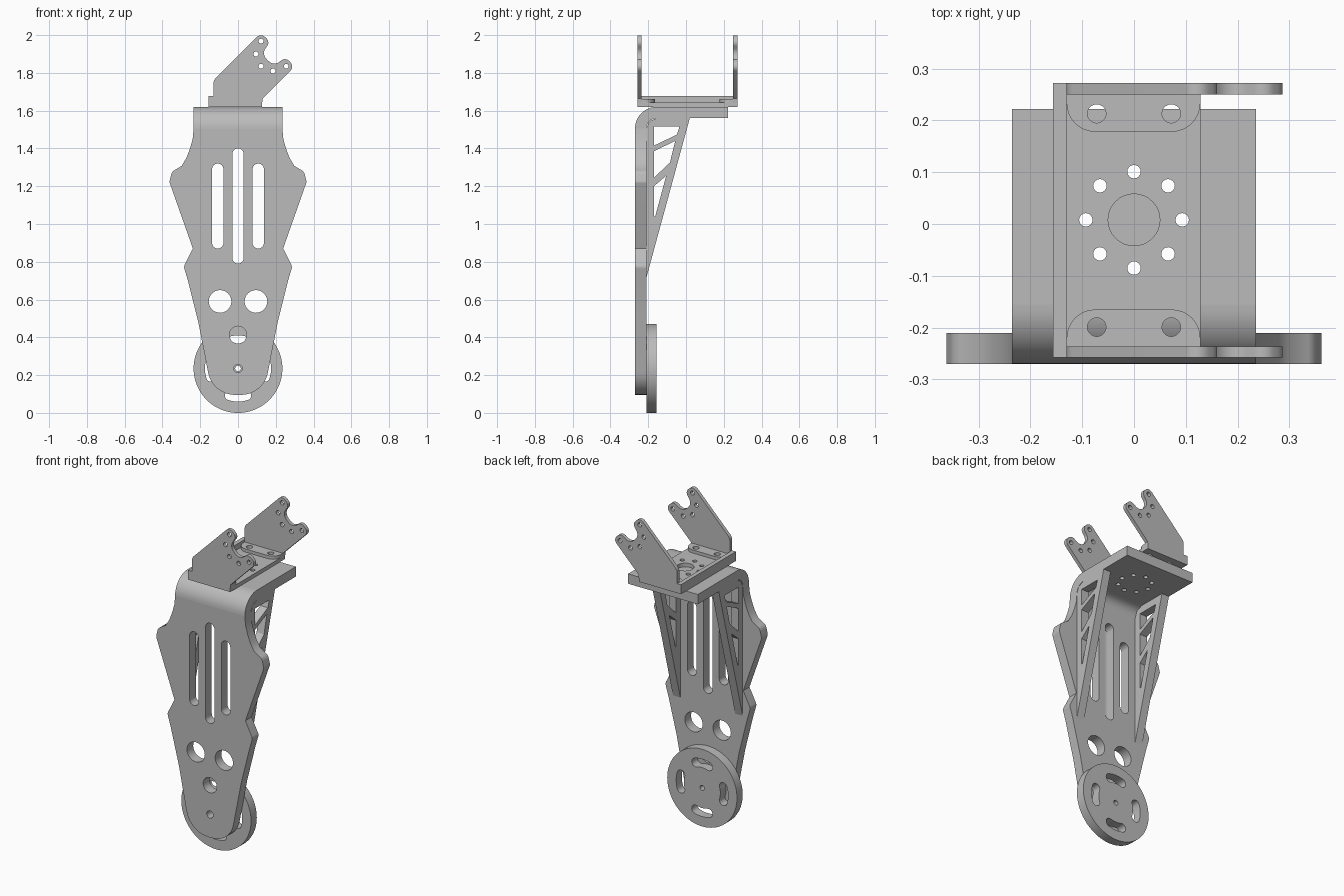
import bpy, bmesh, math
from mathutils import Vector, Matrix

cube = bpy.data.objects.get("Cube")
if cube:
    bpy.data.objects.remove(cube, do_unlink=True)

GREY = (0.5, 0.5, 0.5, 1)
metal = bpy.data.materials.new("plain grey")
metal.use_nodes = True
metal.diffuse_color = GREY
metal.node_tree.nodes["Principled BSDF"].inputs["Base Color"].default_value = GREY


# Outline helpers
def circle(a, b, r, n=32):
    return [(a + r * math.cos(i * math.tau / n), b + r * math.sin(i * math.tau / n)) for i in range(n)]


def fillet(points, steps=8):
    """Round every corner that carries a radius as third value."""
    out = []
    for i, p in enumerate(points):
        c = Vector(p[:2])
        if len(p) == 2:
            out.append(tuple(c))
            continue
        u = (Vector(points[i - 1][:2]) - c).normalized()
        v = (Vector(points[(i + 1) % len(points)][:2]) - c).normalized()
        half = u.angle(v) / 2
        mid = c + (u + v).normalized() * (p[2] / math.sin(half))
        start, end = c + u * (p[2] / math.tan(half)) - mid, c + v * (p[2] / math.tan(half)) - mid
        a0 = math.atan2(start.y, start.x)
        turn = (math.atan2(end.y, end.x) - a0 + math.pi) % math.tau - math.pi
        for k in range(steps + 1):
            a = a0 + turn * k / steps
            out.append((mid.x + p[2] * math.cos(a), mid.y + p[2] * math.sin(a)))
    return out


def box(a0, a1, b0, b1, r=None):
    pts = [(a0, b0), (a1, b0), (a1, b1), (a0, b1)]
    return fillet([p + (r,) for p in pts]) if r else pts


def mirrored(half):
    return half + [(-p[0],) + tuple(p[1:]) for p in reversed(half)]


def arc_slot(turn, radius, hw, spread, a, b, n=10):
    """Curved slot with round ends, following a circle."""
    def at(r, t):
        return a + r * math.cos(t), b + r * math.sin(t)
    lo, hi = turn - spread, turn + spread
    pts = [at(radius + hw, lo + (hi - lo) * i / n) for i in range(n + 1)]
    cx, cy = at(radius, hi)
    pts += [(cx + hw * math.cos(hi + math.pi * i / n), cy + hw * math.sin(hi + math.pi * i / n)) for i in range(1, n)]
    pts += [at(radius - hw, hi - (hi - lo) * i / n) for i in range(n + 1)]
    cx, cy = at(radius, lo)
    pts += [(cx + hw * math.cos(lo + math.pi + math.pi * i / n), cy + hw * math.sin(lo + math.pi + math.pi * i / n))
            for i in range(1, n)]
    return pts


PLANES = {"xy": Matrix(((1, 0, 0), (0, 1, 0), (0, 0, 1))),
          "xz": Matrix(((1, 0, 0), (0, 0, -1), (0, 1, 0))),
          "yz": Matrix(((0, 0, 1), (1, 0, 0), (0, 1, 0)))}


def plate(name, plane, lo, hi, outline, holes=()):
    """Extrude an outline with holes between two levels across its plane."""
    curve = bpy.data.curves.new(name, "CURVE")
    curve.dimensions = "2D"
    curve.fill_mode = "BOTH"
    curve.extrude = (hi - lo) / 2
    for loop in [outline, *holes]:
        s = curve.splines.new("POLY")
        s.points.add(len(loop) - 1)
        for pt, co in zip(s.points, loop):
            pt.co = (co[0], co[1], 0, 1)
        s.use_cyclic_u = True
    temp = bpy.data.objects.new(name + "_outline", curve)
    bpy.context.collection.objects.link(temp)
    mesh = bpy.data.meshes.new_from_object(temp.evaluated_get(bpy.context.evaluated_depsgraph_get()))
    bpy.data.objects.remove(temp, do_unlink=True)
    rot = PLANES[plane]
    axis = {"xy": 2, "xz": 1, "yz": 0}[plane]
    shift = Vector((0, 0, 0))
    shift[axis] = (lo + hi) / 2
    mesh.transform(Matrix.Translation(shift) @ rot.to_4x4())
    bm = bmesh.new()
    bm.from_mesh(mesh)
    bmesh.ops.remove_doubles(bm, verts=bm.verts, dist=0.00005)
    bmesh.ops.recalc_face_normals(bm, faces=bm.faces)
    bm.to_mesh(mesh)
    bm.free()
    mesh.name = name
    mesh.materials.clear()
    mesh.materials.append(metal)
    ob = bpy.data.objects.new(name, mesh)
    bpy.context.collection.objects.link(ob)
    bpy.ops.object.select_all(action="DESELECT")
    ob.select_set(True)
    bpy.context.view_layer.objects.active = ob
    bpy.ops.object.shade_smooth_by_angle(angle=math.radians(30))
    return ob


# Upright leg plate with slots and holes
side = [(0.235, 1.505), (0.24, 1.45), (0.254, 1.4), (0.273, 1.35), (0.298, 1.308), (0.35, 1.277, 0.04),
        (0.363, 1.222, 0.025), (0.239, 0.87), (0.287, 0.775, 0.03), (0.265, 0.7), (0.21, 0.48),
        (0.135, 0.095, 0.145)]
slots = [box(x - 0.03, x + 0.03, z0, z1, 0.0299)
         for x, z0, z1 in [(-0.107, 0.87, 1.32), (0, 0.79, 1.4), (0.107, 0.87, 1.32)]]
plate("leg_plate", "xz", -0.27, -0.21, fillet(mirrored(side)),
      slots + [circle(-0.095, 0.59, 0.06), circle(0.095, 0.59, 0.06),
               circle(0, 0.413, 0.046), circle(0, 0.235, 0.022)])

# Bend joining the leg to the mounting shelf
quarter = [math.pi - math.pi / 2 * i / 12 for i in range(13)]
bend = [(-0.155 + 0.115 * math.cos(t), 1.505 + 0.115 * math.sin(t)) for t in quarter]
bend += [(-0.155 + 0.055 * math.cos(t), 1.505 + 0.055 * math.sin(t)) for t in reversed(quarter)]
plate("leg_bend", "yz", -0.235, 0.235, bend)

# Mounting shelf with its ring of bolt holes
ring = [circle(0.093 * math.cos(i * math.tau / 8), 0.008 + 0.093 * math.sin(i * math.tau / 8), 0.013, 16)
        for i in range(8)]
plate("mounting_shelf", "xy", 1.56, 1.62, box(-0.235, 0.235, -0.155, 0.222), ring)

# Side gussets with truss openings
gusset = [(-0.21, 0.715), (0.02, 1.56), (-0.155, 1.56), (-0.194, 1.544), (-0.21, 1.505)]
openings = [[(-0.17, 1.515), (-0.035, 1.515), (-0.048, 1.473), (-0.17, 1.415)],
            [(-0.17, 1.385), (-0.057, 1.44), (-0.085, 1.325), (-0.17, 1.245)],
            [(-0.17, 1.2), (-0.105, 1.255), (-0.163, 1.04), (-0.17, 1.04)]]
for name, x in [("right_gusset", -0.235), ("left_gusset", 0.185)]:
    plate(name, "yz", x, x + 0.05, gusset, openings)

# Wheel disc with four curved slots
plate("wheel_disc", "xz", -0.21, -0.155, circle(0, 0.235, 0.235, 96),
      [circle(0, 0.235, 0.015, 20)]
      + [arc_slot(i * math.pi / 2, 0.149, 0.026, 0.3, 0, 0.235) for i in range(4)])

# Bracket base and its raised back rib
screws = [circle(x, y, 0.018, 20) for x in (-0.072, 0.072) for y in (-0.199, 0.213)]
plate("bracket_base", "xy", 1.62, 1.643, box(-0.13, 0.128, -0.258, 0.272),
      ring + screws + [circle(0, 0.008, 0.05)])
plate("bracket_rib", "xy", 1.62, 1.677, box(-0.156, -0.13, -0.258, 0.272))

# Forked ears, laid out along a diagonal and bolted down by round-cornered tabs
fork = [(-0.126, 0.032, 0.031), (-0.058, 0.032, 0.03), (-0.045, -0.045, 0.043),
        (0.045, -0.045, 0.043), (0.058, 0.032, 0.03), (0.126, 0.032, 0.031)]
h = math.sqrt(0.5)
tips = [(0.188 + (s + d) * h, 1.9 + (d - s) * h, r) for s, d, r in fork]
ear = fillet([(-0.13, 1.643), (-0.13, 1.76, 0.04)] + tips + [(0.13, 1.664), (0.128, 1.643)])
pins = [circle(x, z, 0.013, 16) for x, z in
        [(0.122, 1.968), (0.095, 1.9), (0.122, 1.835), (0.185, 1.81), (0.255, 1.835)]]
for name, lo, hi, inner in [("front", -0.258, -0.236, -0.165), ("back", 0.25, 0.272, 0.178)]:
    plate(name + "_ear", "xz", lo, hi, ear, pins)
    edge = hi if name == "front" else lo
    tab = fillet([(-0.13, edge), (0.128, edge), (0.128, inner, 0.055), (-0.13, inner, 0.055)])
    plate(name + "_tab", "xy", 1.643, 1.662, tab,
          [c for c in screws if (c[0][1] < 0) == (name == "front")])
